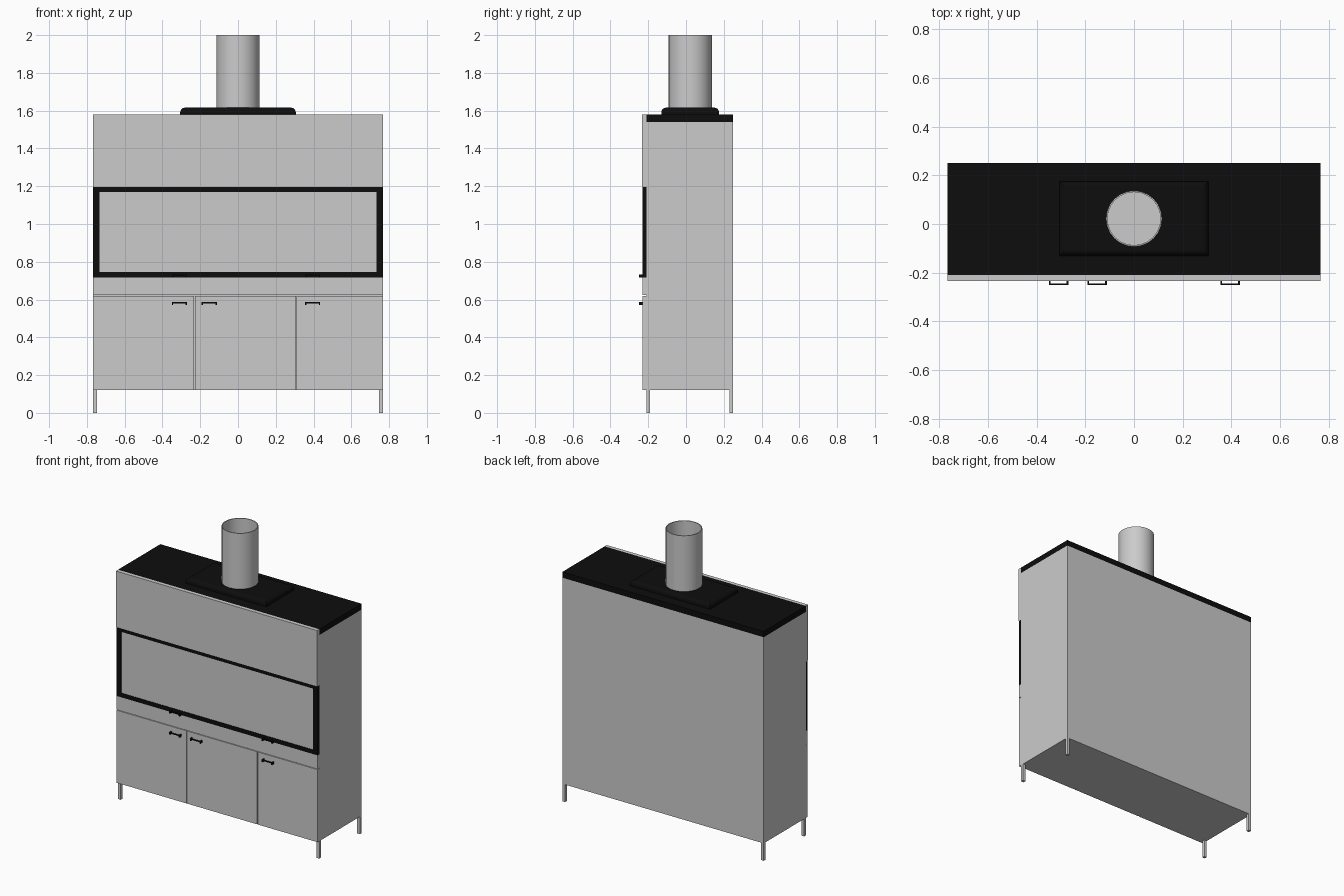
import bpy, bmesh, math
from mathutils import Vector

if "Cube" in bpy.data.objects:
    bpy.data.objects.remove(bpy.data.objects["Cube"])

black = bpy.data.materials.new("black_metal")
black.diffuse_color = (0.004, 0.004, 0.004, 1)
black.use_nodes = True
black.node_tree.nodes["Principled BSDF"].inputs["Base Color"].default_value = black.diffuse_color


def finish(name, bm, mat=None):
    bmesh.ops.recalc_face_normals(bm, faces=bm.faces[:])
    me = bpy.data.meshes.new(name)
    bm.to_mesh(me)
    bm.free()
    ob = bpy.data.objects.new(name, me)
    bpy.context.collection.objects.link(ob)
    if mat:
        me.materials.append(mat)
    return ob


def add_box(bm, x, y, z):
    vs = bmesh.ops.create_cube(bm, size=1)["verts"]
    for v in vs:
        v.co = Vector([(r[0] + r[1]) / 2 + c * (r[1] - r[0])
                       for c, r in zip(v.co, (x, y, z))])
    return vs


def boxes(name, parts, mat=None):
    bm = bmesh.new()
    for p in parts:
        add_box(bm, *p)
    return finish(name, bm, mat)


W, F, B = 0.767, -0.21, 0.25      # half width, carcass front, carcass back
FRONT = -0.229                    # door face

# Carcass and black lid
boxes("carcass", [((-W, W), (F, B), (0.12, 1.54))])
boxes("lid", [((-W, W), (F, B), (1.54, 1.58))], black)

# Front panels
boxes("hood_panel", [((-W, W), (-0.234, F), (1.195, 1.58))])
boxes("drawer_front", [((-W, W), (FRONT, F), (0.624, 0.718))])
for n, x in (("left", (-W, -0.232)), ("middle", (-0.228, 0.307)), ("right", (0.311, W))):
    boxes(n + "_door", [(x, (FRONT, F), (0.12, 0.62))])

# Black window frame with grey pane
boxes("window_frame", [
    ((-W, W), (FRONT, F), (1.169, 1.195)),
    ((-W, W), (FRONT, F), (0.718, 0.746)),
    ((-W, -0.732), (FRONT, F), (0.746, 1.169)),
    ((0.732, W), (FRONT, F), (0.746, 1.169))], black)
boxes("window_pane", [((-0.732, 0.732), (-0.225, F), (0.746, 1.169))])

# Legs
for n, y in (("front", (F, F + 0.02)), ("back", (B - 0.02, B))):
    boxes(n + "_legs", [((s * W - 0.02 * (s > 0), s * W + 0.02 * (s < 0)), y, (0, 0.12))
                        for s in (-1, 1)])


# Handles: slim bar on two short posts
def handle(name, x, z):
    h = 0.04
    boxes(name, [((x - h, x + h), (-0.25, -0.244), (z - 0.007, z)),
                 ((x - h, x - h + 0.007), (-0.25, FRONT), (z - 0.016, z)),
                 ((x + h - 0.007, x + h), (-0.25, FRONT), (z - 0.016, z))], black)


for i, x in enumerate((-0.31, -0.152, 0.395)):
    handle(f"door_handle_{i + 1}", x, 0.587)
for i, x in enumerate((-0.31, 0.395)):
    handle(f"drawer_handle_{i + 1}", x, 0.733)

# Flue collar with rounded top edges
bm = bmesh.new()
add_box(bm, (-0.306, 0.306), (-0.131, 0.175), (1.58, 1.616))
top = [e for e in bm.edges if all(v.co.z > 1.6 for v in e.verts)]
bmesh.ops.bevel(bm, geom=top, offset=0.025, segments=4, profile=0.5, affect='EDGES')
finish("flue_collar", bm, black)

# Flue pipe: open-topped, lathed from a wall profile
bm = bmesh.new()
prof = [(0.115, 1.6), (0.115, 2.0), (0.109, 2.0), (0.109, 1.62), (0, 1.62)]
vs = [bm.verts.new((r, 0.022, z)) for r, z in prof]
es = [bm.edges.new(p) for p in zip(vs, vs[1:])]
bmesh.ops.spin(bm, geom=vs + es, cent=(0, 0.022, 0), axis=(0, 0, 1),
               angle=2 * math.pi, steps=24)
bmesh.ops.remove_doubles(bm, verts=bm.verts[:], dist=1e-4)
flue = finish("flue_pipe", bm)
bpy.context.view_layer.objects.active = flue
flue.select_set(True)
bpy.ops.object.shade_smooth_by_angle(angle=math.radians(35))
